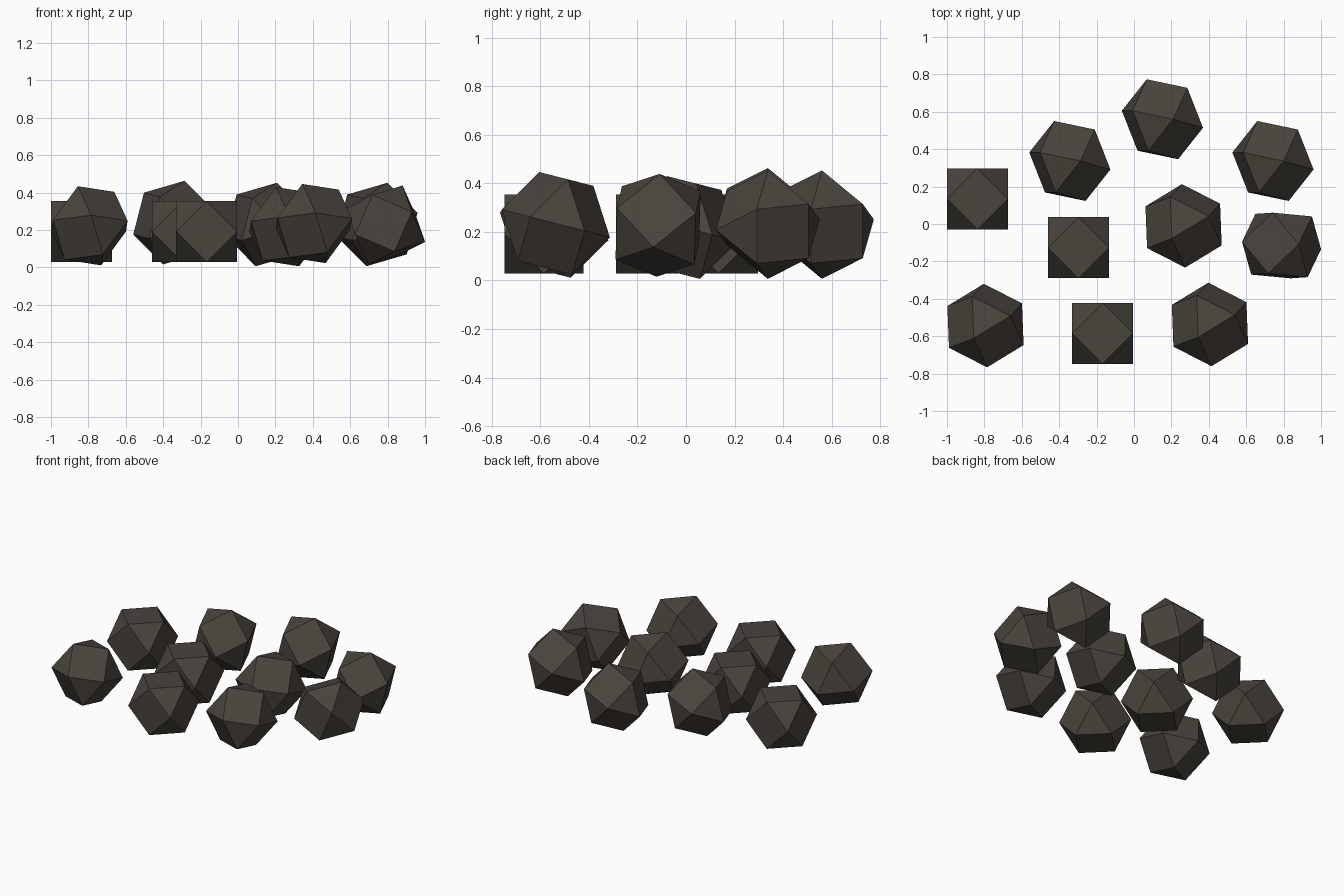
import bpy
import bmesh
from itertools import product
from mathutils import Matrix, Vector

cube = bpy.data.objects.get("Cube")
if cube:
    bpy.data.objects.remove(cube, do_unlink=True)

HALF = 0.163  # half the width across opposite square faces

# Dark stone colour
stone = bpy.data.materials.new("dark_stone")
stone.use_nodes = True
colour = (0.066, 0.056, 0.045, 1)
stone.diffuse_color = colour
stone.node_tree.nodes["Principled BSDF"].inputs["Base Color"].default_value = colour


def rock_mesh():
    """Cuboctahedron: a cube with its corners cut back to the edge midpoints."""
    bm = bmesh.new()
    for p in product((-HALF, 0, HALF), repeat=3):
        if p.count(0) == 1:
            bm.verts.new(p)
    bmesh.ops.convex_hull(bm, input=bm.verts)
    bmesh.ops.dissolve_limit(bm, angle_limit=0.02, verts=bm.verts, edges=bm.edges)
    bmesh.ops.recalc_face_normals(bm, faces=bm.faces)
    mesh = bpy.data.meshes.new("rock")
    bm.to_mesh(mesh)
    bm.free()
    mesh.materials.append(stone)
    return mesh


def tilt(corner, side):
    """Rotation that points two perpendicular corners along the given directions."""
    a = Vector(corner).normalized()
    b = Vector(side)
    b = (b - a * b.dot(a)).normalized()
    x, y = (a + b).normalized(), (a - b).normalized()
    return Matrix((x, y, x.cross(y))).transposed().to_4x4()


# Each group of rocks shares one tilt
groups = {
    "level_rock": (Matrix.Identity(4), [
        (-0.837, 0.134, 0.192), (-0.297, -0.126, 0.192), (-0.168, -0.585, 0.192)]),
    "upright_rock": (tilt((0.057, 0, 0.222), (-0.083, 0.211, 0.021)), [
        (-0.343, 0.337, 0.24), (0.152, 0.56, 0.23), (0.743, 0.337, 0.23)]),
    "leaning_rock": (tilt((-0.062, -0.067, 0.21), (0.206, -0.104, 0.024)), [
        (-0.794, -0.543, 0.223), (0.265, -0.01, 0.218), (0.406, -0.537, 0.235)]),
    "turned_rock": (tilt((-0.139, 0.168, -0.07), (0.16, 0.155, 0.05)), [
        (0.789, -0.115, 0.227)]),
}

mesh = rock_mesh()
for name, (rotation, places) in groups.items():
    for i, place in enumerate(places, 1):
        rock = bpy.data.objects.new(f"{name}_{i}", mesh)
        rock.matrix_world = Matrix.Translation(place) @ rotation
        bpy.context.collection.objects.link(rock)
